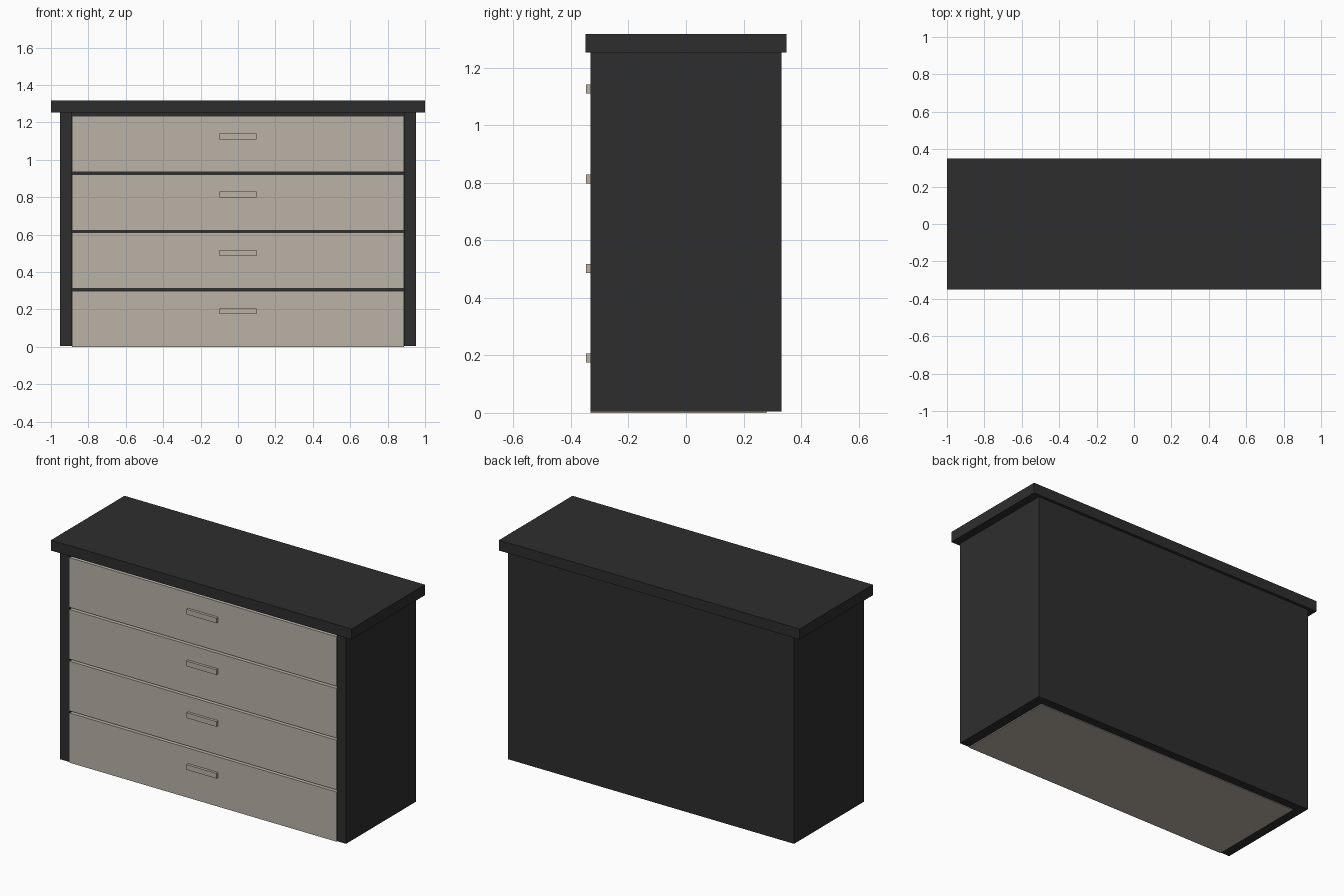
import bpy, bmesh

if "Cube" in bpy.data.objects:
    bpy.data.objects.remove(bpy.data.objects["Cube"])


def material(name, rgb):
    m = bpy.data.materials.new(name)
    m.diffuse_color = (*rgb, 1.0)
    m.use_nodes = True
    m.node_tree.nodes["Principled BSDF"].inputs["Base Color"].default_value = m.diffuse_color
    return m


DARK = material("charcoal", (0.027, 0.027, 0.027))
LIGHT = material("warm grey", (0.49, 0.445, 0.385))


def box(name, lo, hi, mat):
    """Axis-aligned box between two corners."""
    bm = bmesh.new()
    bmesh.ops.create_cube(bm, size=1.0)
    for v in bm.verts:
        v.co = [(hi[i] - lo[i]) * v.co[i] for i in range(3)]
    me = bpy.data.meshes.new(name)
    bm.to_mesh(me)
    bm.free()
    me.materials.append(mat)
    ob = bpy.data.objects.new(name, me)
    ob.location = [(lo[i] + hi[i]) / 2 for i in range(3)]
    bpy.context.collection.objects.link(ob)
    return ob


FRONT, BACK = -0.332, 0.332
BASE, UNDER, TOP = 0.004, 1.253, 1.316

# Carcass: overhanging top, two sides and a back panel
box("top", (-1, -0.349, UNDER), (1, 0.349, TOP), DARK)
box("left_side", (-0.952, FRONT, BASE), (-0.89, BACK, UNDER), DARK)
box("right_side", (0.89, FRONT, BASE), (0.952, BACK, UNDER), DARK)
box("back_panel", (-0.89, 0.28, BASE), (0.89, BACK, UNDER), DARK)

# Four drawers separated by narrow gaps, each with a bar handle
PITCH, HEIGHT = 0.3115, 0.299
for i in range(4):
    z = i * PITCH
    box(f"drawer_{i + 1}", (-0.888, FRONT, z), (0.888, 0.28, z + HEIGHT), LIGHT)
    box(f"handle_{i + 1}", (-0.1, -0.348, z + 0.175), (0.1, FRONT, z + 0.206), LIGHT)
